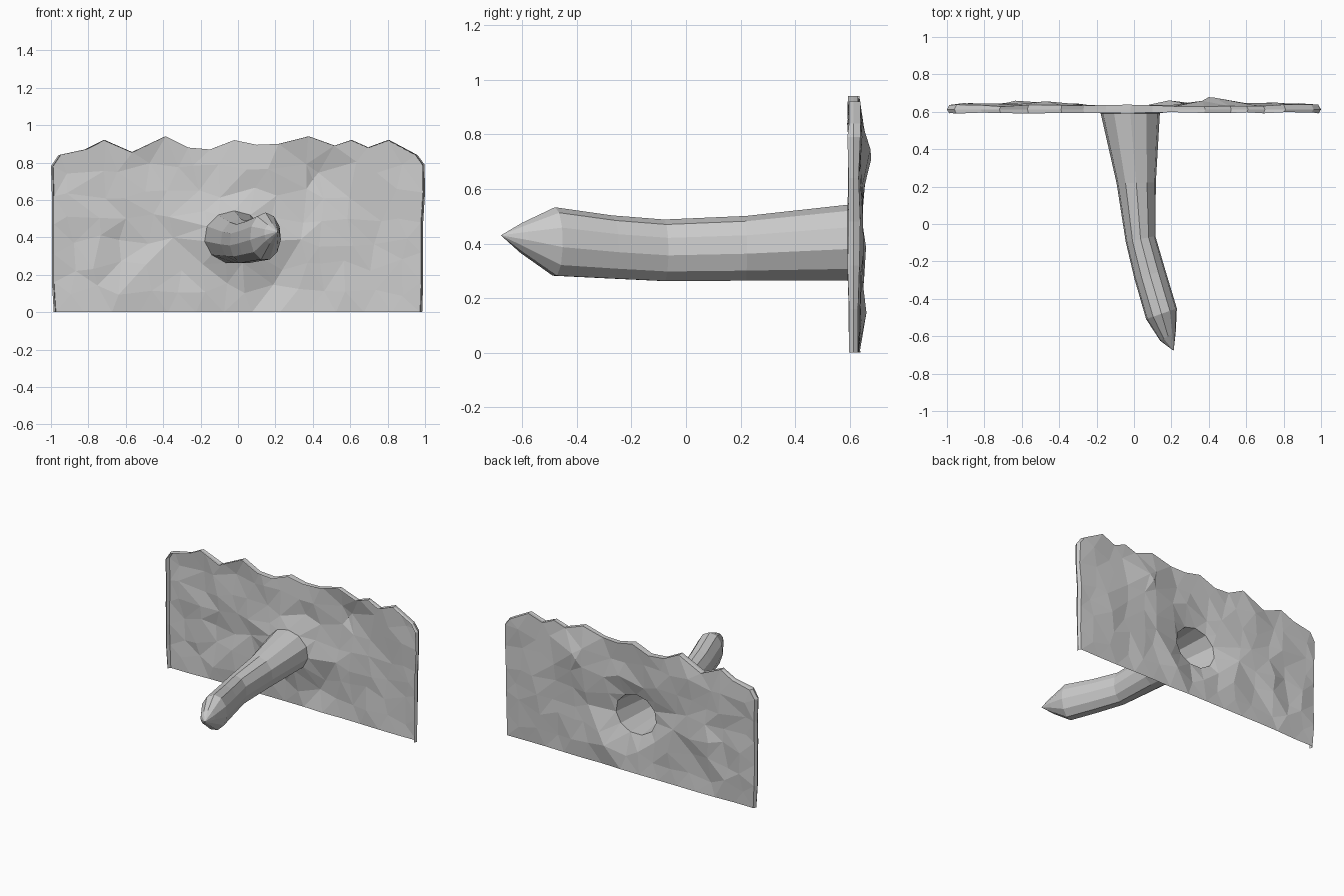
import bpy, bmesh, math, random
from mathutils import Vector
from mathutils.geometry import delaunay_2d_cdt

if "Cube" in bpy.data.objects:
    bpy.data.objects.remove(bpy.data.objects["Cube"])

random.seed(7)
SIDES = 11


def finish(bm, name):
    bmesh.ops.recalc_face_normals(bm, faces=bm.faces)
    me = bpy.data.meshes.new(name)
    bm.to_mesh(me)
    bm.free()
    ob = bpy.data.objects.new(name, me)
    bpy.context.collection.objects.link(ob)
    return ob


def ring(cx, cz, rx, rz):
    return [(cx + rx * math.cos(2 * math.pi * i / SIDES + math.pi / 2),
             cz + rz * math.sin(2 * math.pi * i / SIDES + math.pi / 2)) for i in range(SIDES)]


# Wall outline: flat base, straight sides, ragged top edge (x, z)
top = [(0.997, 0.79), (0.96, 0.84), (0.81, 0.92), (0.7, 0.88), (0.61, 0.92), (0.52, 0.89),
       (0.38, 0.94), (0.22, 0.90), (0.1, 0.895), (-0.02, 0.92), (-0.15, 0.87), (-0.27, 0.88),
       (-0.39, 0.94), (-0.57, 0.855), (-0.72, 0.92), (-0.82, 0.87), (-0.96, 0.84), (-1.0, 0.78)]
BASE = 14
outline = [(-0.985 + 1.97 * i / (BASE - 1), 0.0) for i in range(BASE)]
outline += [(0.99, z) for z in (0.16, 0.32, 0.48)] + [(1.0, 0.64)] + top
outline += [(-0.995, z) for z in (0.62, 0.47, 0.31, 0.16)]
HX, HZ, RX, RZ = -0.02, 0.40, 0.16, 0.142
hole = ring(HX, HZ, RX, RZ)


def hole_dist(x, z):
    return math.hypot((x - HX) / RX, (z - HZ) / RZ)


# Loose inner points give the chiselled facets
inner = []
for i in range(14):
    for j in range(6):
        x = -0.88 + i * 0.135 + random.uniform(-0.04, 0.04)
        z = 0.12 + j * 0.13 + random.uniform(-0.035, 0.035)
        if hole_dist(x, z) > 1.25:
            inner.append((x, z))
inner.append((0.4, 0.71))

n, h = len(outline), len(hole)
pts = [Vector(p) for p in outline + hole + inner]
edges = [(i, (i + 1) % n) for i in range(n)] + [(n + i, n + (i + 1) % h) for i in range(h)]
co, _, tris, *_ = delaunay_2d_cdt(pts, edges, [list(range(n))], 1, 1e-5)

# Hollows pressed backward into the sheet (x, z, depth)
pits = [(0.4, 0.71, 0.038), (-0.4, 0.74, 0.018), (0.22, 0.17, 0.02), (0.72, 0.5, 0.016),
        (-0.65, 0.35, 0.014)]

# Wall: one dented sheet, open at the base, with a rim folded forward round sides and top
bm = bmesh.new()
vs = []
for i, p in enumerate(co):
    if i < n:
        y = 0.633 + random.uniform(-0.006, 0.006)
    elif i < n + h:
        y = 0.592
    else:
        y = 0.625 + 0.022 * random.random()
        y += sum(d * math.exp(-((p.x - a) ** 2 + (p.y - b) ** 2) / 0.016) for a, b, d in pits)
        y -= 0.012 * math.exp(-(p.x / 0.15) ** 2)
        # The sheet dishes forward toward the horn's mouth
        y -= 0.03 * max(0, 1.9 - hole_dist(p.x, p.y))
    vs.append(bm.verts.new((p.x * (0.988 if i < n else 1), y, p.y)))
for t in tris:
    c = sum((co[i] for i in t), Vector((0, 0))) / 3
    if hole_dist(c.x, c.y) > 0.97:
        bm.faces.new([vs[i] for i in t])
mid = [bm.verts.new((x, 0.613, z)) for x, z in outline]
front = [bm.verts.new((x * 0.99, 0.594 + random.uniform(-0.004, 0.004), z)) for x, z in outline]
for a, b in ((vs, mid), (mid, front)):
    for i in range(BASE - 1, n):
        j = (i + 1) % n
        bm.faces.new((a[i], a[j], b[j], b[i]))
for v in [v for v in bm.verts if not v.link_faces]:
    bm.verts.remove(v)
finish(bm, "rough_wall")

# Hollow horn: oval rings along a bending path (y, cx, cz, rx, rz, lean), closed to a point
path = [(0.592, HX, HZ, RX, RZ, 0), (0.22, 0.012, 0.38, 0.106, 0.121, 0.03),
        (-0.08, 0.035, 0.373, 0.08, 0.115, 0.2), (-0.27, 0.085, 0.385, 0.083, 0.118, 0.3),
        (-0.48, 0.147, 0.405, 0.083, 0.128, 0.35), (-0.6, 0.182, 0.42, 0.042, 0.056, 0.6)]
bm = bmesh.new()
rows = []
for y, cx, cz, rx, rz, lean in path:
    # Rings turn with the bend
    rows.append([bm.verts.new((x, y + lean * (x - cx), z)) for x, z in ring(cx, cz, rx, rz)])
for a, b in zip(rows, rows[1:]):
    for i in range(SIDES):
        j = (i + 1) % SIDES
        bm.faces.new((a[i], a[j], b[j], b[i]))
tip = bm.verts.new((0.212, -0.678, 0.43))
for i in range(SIDES):
    bm.faces.new((rows[-1][i], rows[-1][(i + 1) % SIDES], tip))
finish(bm, "bent_horn")
